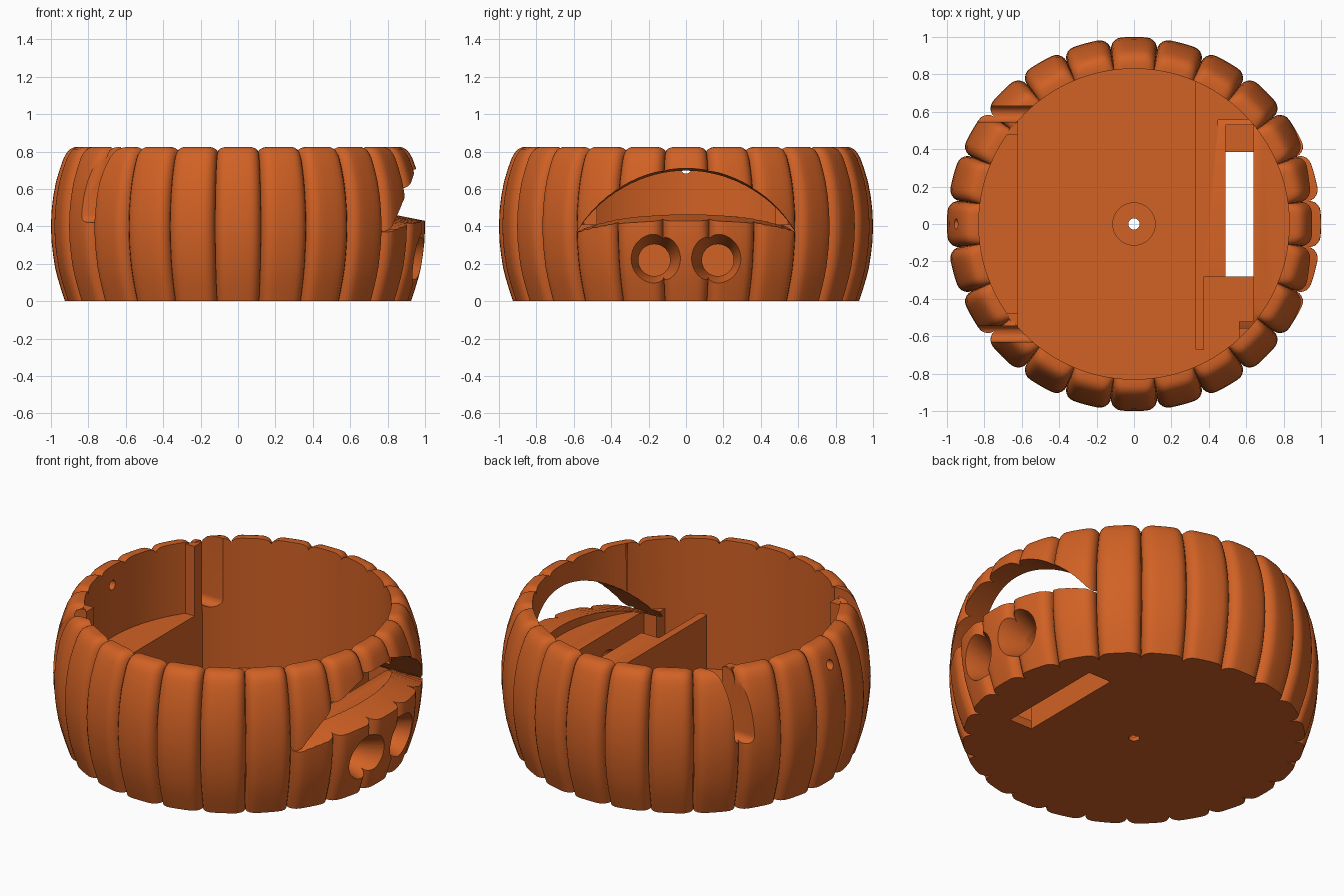
import bpy, bmesh, math

if "Cube" in bpy.data.objects:
    bpy.data.objects.remove(bpy.data.objects["Cube"])

TOP, FLOOR, CAVITY, SHELF = 0.825, 0.05, 0.83, 0.41
RIBS = 24

orange = bpy.data.materials.new("pumpkin_orange")
orange.diffuse_color = (0.64, 0.12, 0.018, 1)
orange.use_nodes = True
orange.node_tree.nodes["Principled BSDF"].inputs["Base Color"].default_value = orange.diffuse_color


def make_object(name, bm):
    bmesh.ops.recalc_face_normals(bm, faces=bm.faces)
    mesh = bpy.data.meshes.new(name)
    bm.to_mesh(mesh)
    bm.free()
    obj = bpy.data.objects.new(name, mesh)
    mesh.materials.append(orange)
    bpy.context.collection.objects.link(obj)
    return obj


def loft(name, rings):
    """Closed solid through matching rings of points."""
    bm = bmesh.new()
    vs = [[bm.verts.new(p) for p in ring] for ring in rings]
    n = len(vs[0])
    for a, b in zip(vs, vs[1:]):
        for i in range(n):
            j = (i + 1) % n
            bm.faces.new((a[i], a[j], b[j], b[i]))
    bm.faces.new(vs[0])
    bm.faces.new(vs[-1])
    return make_object(name, bm)


def prism(name, outline, z0, z1):
    return loft(name, [[(x, y, z) for x, y in outline] for z in (z0, z1)])


def box(name, x0, x1, y0, y1, z0, z1):
    return prism(name, [(x0, y0), (x1, y0), (x1, y1), (x0, y1)], z0, z1)


def arc(r, a0, a1, n):
    return [(r * math.cos(a0 + (a1 - a0) * i / n), r * math.sin(a0 + (a1 - a0) * i / n))
            for i in range(n + 1)]


def disc(r, n):
    return arc(r, 0, math.tau, n)[:-1]


def x_tunnel(name, y, z, stations, n=48):
    """Round cutter along x, stations are (x, radius)."""
    return loft(name, [[(x, y + a, z + b) for a, b in disc(r, n)] for x, r in stations])


def cut(targets, cutter):
    for t in targets:
        mod = t.modifiers.new("cut", "BOOLEAN")
        mod.operation, mod.solver, mod.object = "DIFFERENCE", "EXACT", cutter
        bpy.context.view_layer.objects.active = t
        bpy.ops.object.modifier_apply(modifier=mod.name)
    bpy.data.objects.remove(cutter)


# Ribbed outer body: (radius, height, groove drop) from bottom to shoulder
profile = [(0.925, 0, 0), (0.945, 0.06, 0), (0.963, 0.12, 0), (0.978, 0.18, 0),
           (0.989, 0.25, 0), (0.997, 0.32, 0), (1.0, 0.40, 0), (0.997, 0.48, 0),
           (0.988, 0.56, 0), (0.973, 0.64, 0), (0.952, 0.71, 0), (0.932, 0.765, 0.005),
           (0.918, 0.79, 0.012), (0.902, 0.81, 0.022), (0.885, 0.82, 0.028),
           (0.868, TOP, 0.03), (0.845, TOP, 0.028), (0.80, TOP, 0.026)]
half = [(0, 0), (0.25, 0)] + [(0.5 + 0.5 * math.sin(t), 1 - math.cos(t))
                              for t in (math.radians(18 * k) for k in range(6))]
section = [(-u, f) for u, f in half[:0:-1]] + half[:-1]
rings = []
for r, z, drop in profile:
    ring = []
    for k in range(RIBS):
        for u, f in section:
            a = math.tau / RIBS * (k + u / 2)
            rr = max(r - 0.062 * f, min(r, 0.838))
            ring.append((rr * math.cos(a), rr * math.sin(a), z - drop * f))
    rings.append(ring)
body = loft("ribbed_body", rings)
cut([body], prism("cavity", disc(CAVITY, 144), FLOOR, 1.2))

# Raised sensor block with a thin side wall and a corner post
start = math.atan2(-0.62, 0.56)
end = math.acos(0.33 / 0.845)
block = prism("sensor_block",
              [(0.33, -0.67), (0.375, -0.67), (0.375, -0.28), (0.64, -0.28),
               (0.64, -0.52), (0.56, -0.52)] + arc(0.845, start, end, 60),
              0.03, SHELF)

# Rear shelf and the two upright guides beside it
edge = math.acos(-0.62 / 0.845)
shelf = prism("rear_shelf", arc(0.845, edge, math.tau - edge, 40), 0.03, 0.40)
guides = []
for s, side in ((1, "left"), (-1, "right")):
    guides.append(prism("guide_post_" + side,
                        [(-0.62, 0.475 * s), (-0.62, 0.545 * s),
                         (-0.64, 0.545 * s), (-0.69, 0.475 * s)], 0.03, 0.815))

# Crescent mouth, its lower lip rising inward
W, R = 0.585, 0.673


def mouth_ring(x):
    pts, n = [], 28
    for i in range(n + 1):
        y = -W + 2 * W * i / n
        g = 1 - (y / W) ** 2
        z = 0.37 + math.sqrt(R * R - y * y) - math.sqrt(R * R - W * W)
        pts.append((x, y, z - 0.1 * (0.95 - x) * g))
    for i in range(n - 1, 0, -1):
        y = -W + 2 * W * i / n
        g = 1 - (y / W) ** 2
        pts.append((x, y, 0.37 + (0.06 + 0.2 * (1 - x)) * g))
    return pts


cut([body, block], loft("mouth_cutter", [mouth_ring(1.1), mouth_ring(0.45)]))

# Sensor slot through the block, and its opening in the floor
cut([block], box("slot_cutter", 0.49, 0.64, -0.35, 0.53, -0.1, 1))
cut([body], box("floor_opening_cutter", 0.49, 0.64, -0.28, 0.385, -0.1, 0.2))

# Flared round eyes
for y in (-0.17, 0.17):
    cut([body, block], x_tunnel("eye_cutter", y, 0.22,
                                [(1.05, 0.165), (0.84, 0.085), (0.58, 0.085)]))

# Round-bottomed slots through the rear wall
for s in (1, -1):
    yc, r = 0.5875 * s, 0.0425
    outline = [(yc + a, 0.4625 + b) for a, b in arc(r, math.pi, math.tau, 14)]
    outline += [(yc + r, 1.0), (yc - r, 1.0)]
    cut([body], loft("rear_slot_cutter",
                     [[(x, y, z) for y, z in outline] for x in (-1.1, -0.45)]))

# Cable hole in the rear wall, recess and hole in the floor centre
cut([body], x_tunnel("cable_cutter", 0, 0.71, [(-1.1, 0.028), (-0.7, 0.028)], 24))
cut([body], prism("recess_cutter", disc(0.113, 48), 0.025, 0.3))
cut([body], prism("centre_hole_cutter", disc(0.03, 24), -0.1, 0.3))

# Smooth shading with crisp edges
bpy.ops.object.select_all(action="DESELECT")
for obj in [body, block, shelf] + guides:
    obj.select_set(True)
bpy.context.view_layer.objects.active = body
bpy.ops.object.shade_smooth_by_angle(angle=math.radians(30))
